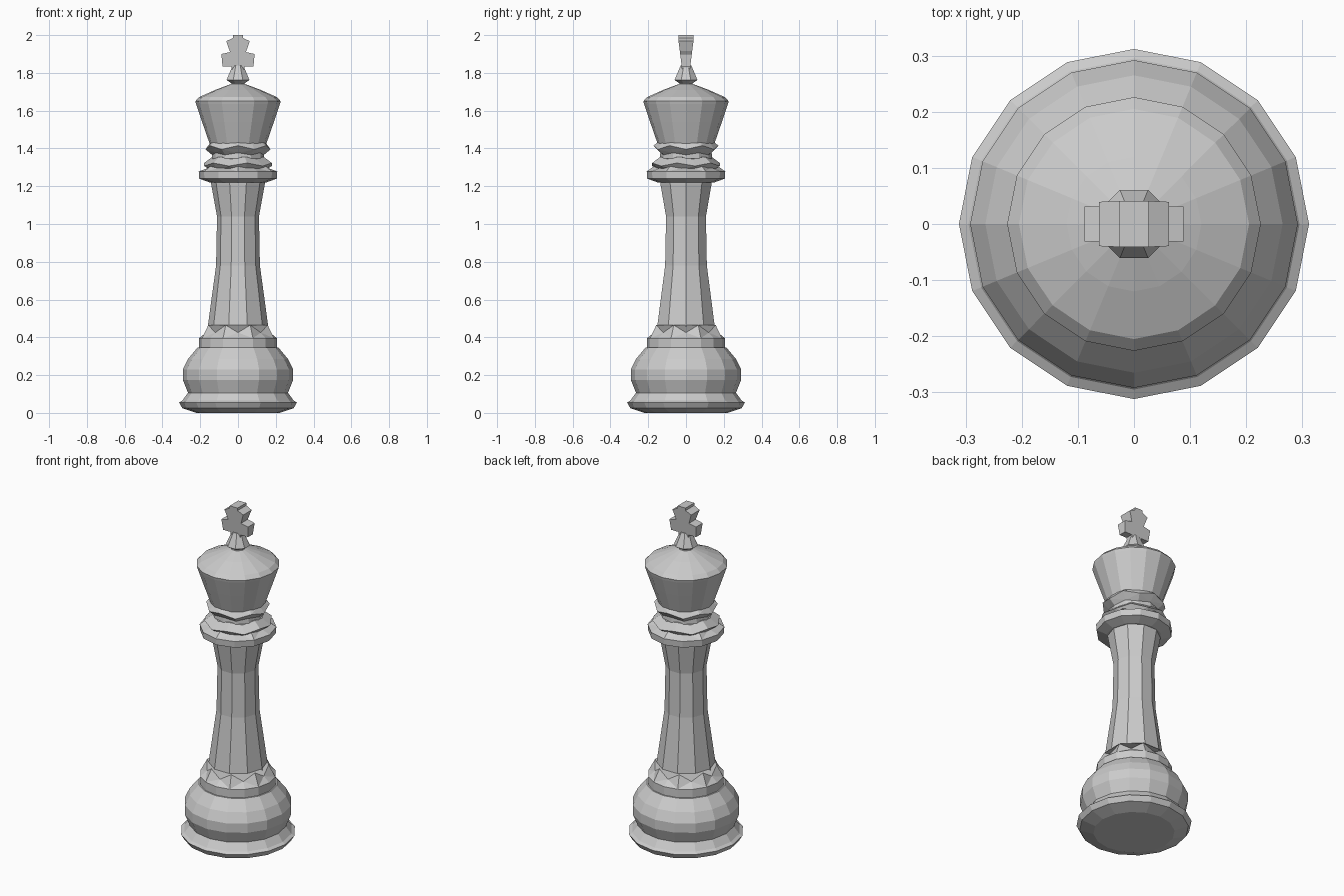
import bpy, bmesh
from math import cos, sin, pi

cube = bpy.data.objects.get("Cube")
if cube:
    bpy.data.objects.remove(cube, do_unlink=True)

# One plain grey for the whole piece
grey = bpy.data.materials.new("plain_grey")
grey.use_nodes = True
colour = (0.6, 0.6, 0.6, 1)
grey.diffuse_color = colour
grey.node_tree.nodes["Principled BSDF"].inputs["Base Color"].default_value = colour


def finish(name, bm):
    bmesh.ops.recalc_face_normals(bm, faces=bm.faces)
    mesh = bpy.data.meshes.new(name)
    bm.to_mesh(mesh)
    bm.free()
    mesh.materials.append(grey)
    obj = bpy.data.objects.new(name, mesh)
    bpy.context.collection.objects.link(obj)
    return obj


def turned(name, sides, profile, turn=0.0):
    """Lathe of (radius, height, zigzag); zigzag shifts every other point up or down."""
    bm = bmesh.new()
    rings = []
    for r, z, zig in profile:
        ring = []
        for i in range(sides):
            a = 2 * pi * (i + turn) / sides
            ring.append(bm.verts.new((r * cos(a), r * sin(a), z + (zig if i % 2 else -zig))))
        rings.append(ring)
    for low, high in zip(rings, rings[1:]):
        for i in range(sides):
            j = (i + 1) % sides
            bm.faces.new((low[i], low[j], high[j], high[i]))
    bm.faces.new(rings[0][::-1])
    bm.faces.new(rings[-1])
    bmesh.ops.triangulate(bm, faces=[f for f in bm.faces if len(f.verts) == 4
                                     and f.normal.length == 0])
    return finish(name, bm)


# Foot and rounded base
turned("foot", 16, [(0.22, 0.0, 0), (0.295, 0.025, 0), (0.312, 0.055, 0),
                    (0.295, 0.065, 0), (0.262, 0.11, 0)])
turned("base_bulge", 16, [(0.262, 0.10, 0), (0.292, 0.175, 0), (0.292, 0.23, 0),
                          (0.265, 0.285, 0), (0.215, 0.345, 0)])
turned("base_step", 16, [(0.207, 0.34, 0), (0.207, 0.395, 0), (0.17, 0.445, 0.02)])

# Slender shaft
turned("shaft", 10, [(0.165, 0.42, 0), (0.138, 0.62, 0), (0.116, 0.78, 0),
                     (0.111, 1.04, 0), (0.142, 1.21, 0), (0.145, 1.24, 0)])

# Collars below the crown, with uneven rims
turned("lower_collar", 12, [(0.15, 1.22, 0), (0.205, 1.24, 0), (0.208, 1.278, 0),
                            (0.15, 1.31, 0.01)])
turned("middle_collar", 12, [(0.15, 1.285, 0), (0.185, 1.315, 0.008),
                             (0.14, 1.35, 0.006)], 0.5)
turned("neck", 12, [(0.14, 1.33, 0), (0.135, 1.39, 0)])
turned("upper_collar", 12, [(0.135, 1.37, 0.006), (0.172, 1.405, 0.01),
                            (0.14, 1.44, 0)])

# Flared crown with a low dome
turned("crown", 16, [(0.145, 1.41, 0), (0.19, 1.54, 0), (0.222, 1.635, 0),
                     (0.226, 1.65, 0), (0.205, 1.672, 0), (0.12, 1.71, 0), (0.04, 1.74, 0)])
turned("finial_stem", 8, [(0.05, 1.715, 0), (0.038, 1.745, 0), (0.066, 1.762, 0),
                          (0.03, 1.84, 0)], 0.5)

# Cross: mirrored outline, thinner at the bottom
half = [(0.03, 1.81), (0.034, 1.835), (0.082, 1.835), (0.088, 1.9),
        (0.042, 1.91), (0.062, 1.968), (0.026, 1.985), (0.026, 2.0)]
outline = half + [(-x, z) for x, z in reversed(half)]
bm = bmesh.new()


def depth(z):
    return 0.022 + 0.019 * max(0, min(1, (z - 1.83) / 0.15))


front = [bm.verts.new((x, -depth(z), z)) for x, z in outline]
back = [bm.verts.new((x, depth(z), z)) for x, z in outline]
bm.faces.new(front)
bm.faces.new(back[::-1])
for i in range(len(outline)):
    j = (i + 1) % len(outline)
    bm.faces.new((front[i], back[i], back[j], front[j]))
finish("cross", bm)
